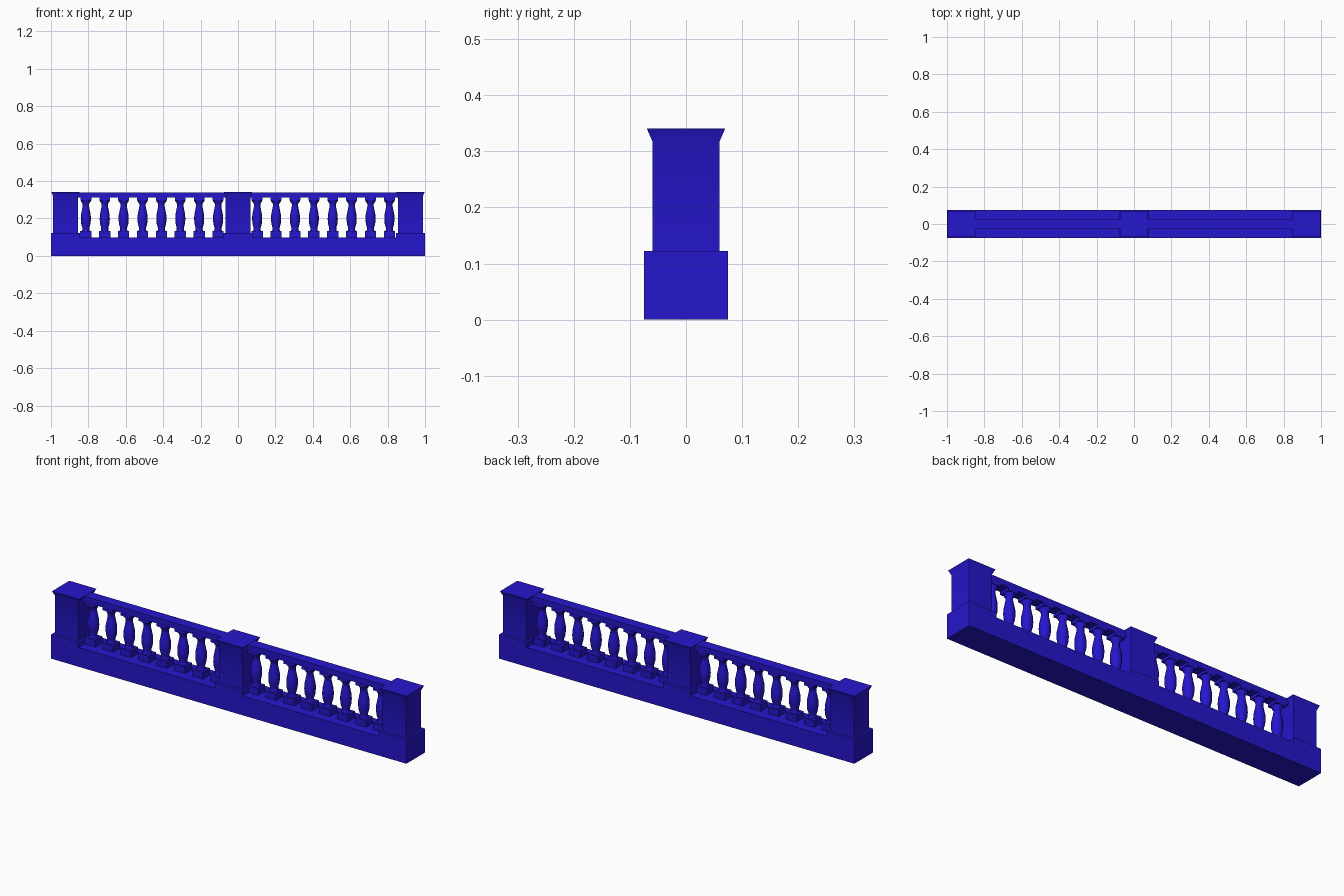
import bpy
from math import cos, sin, pi

old = bpy.data.objects.get("Cube")
if old:
    bpy.data.objects.remove(old, do_unlink=True)

BLUE = (0.019, 0.008, 0.61, 1)
mat = bpy.data.materials.new("deep blue")
mat.use_nodes = True
mat.diffuse_color = BLUE
mat.node_tree.nodes["Principled BSDF"].inputs["Base Color"].default_value = BLUE


def loft(name, x, rings):
    """Stack rings of points (lists of equal length) into a closed solid."""
    n = len(rings[0])
    verts = [p for ring in rings for p in ring]
    faces = [tuple(reversed(range(n))), tuple(range(len(verts) - n, len(verts)))]
    for k in range(len(rings) - 1):
        for i in range(n):
            j = (i + 1) % n
            faces.append((k*n + i, k*n + j, k*n + n + j, k*n + n + i))
    mesh = bpy.data.meshes.new(name)
    mesh.from_pydata(verts, [], faces)
    mesh.materials.append(mat)
    obj = bpy.data.objects.new(name, mesh)
    obj.location.x = x
    bpy.context.collection.objects.link(obj)
    bpy.ops.object.select_all(action='DESELECT')
    obj.select_set(True)
    bpy.context.view_layer.objects.active = obj
    bpy.ops.object.shade_smooth_by_angle(angle=0.85)


def square_stack(name, x, levels):
    """Rectangular solid from (half x, half y, z) levels."""
    loft(name, x, [[(-a, -b, z), (a, -b, z), (a, b, z), (-a, b, z)]
                   for a, b, z in levels])


def turned(name, x, profile, sides=10):
    """Lathe-turned solid from (radius, z) pairs."""
    loft(name, x, [[(r * cos(2*pi*i/sides), r * sin(2*pi*i/sides), z)
                    for i in range(sides)] for r, z in profile])


# Long base with raised plinths under the posts
square_stack("base", 0, [(1, .075, 0), (1, .075, .098)])
for side, x in (("right", -.922), ("middle", 0), ("left", .922)):
    square_stack(side + "_plinth", x, [(.078, .075, .098), (.078, .075, .122)])
    square_stack(side + "_post", x, [(.066, .06, .122), (.066, .06, .318), (.076, .07, .341)])

# Rails and balusters of both bays
PROFILE = [(.023, .13), (.019, .14), (.019, .15), (.025, .172), (.027, .195),
           (.026, .22), (.020, .25), (.017, .265), (.017, .278), (.026, .291),
           (.028, .298)]
for side, centre in (("right", -.46), ("left", .456)):
    square_stack(side + "_rail", centre, [(.40, .027, .311), (.40, .027, .34)])
    for i in range(8):
        x = centre + (i - 3.5) * .101
        tag = f"{side}_baluster_{i + 1}"
        square_stack(tag + "_foot", x, [(.03, .028, .098), (.03, .028, .132)])
        turned(tag + "_shaft", x, PROFILE)
        square_stack(tag + "_head", x, [(.029, .028, .297), (.029, .028, .311)])
